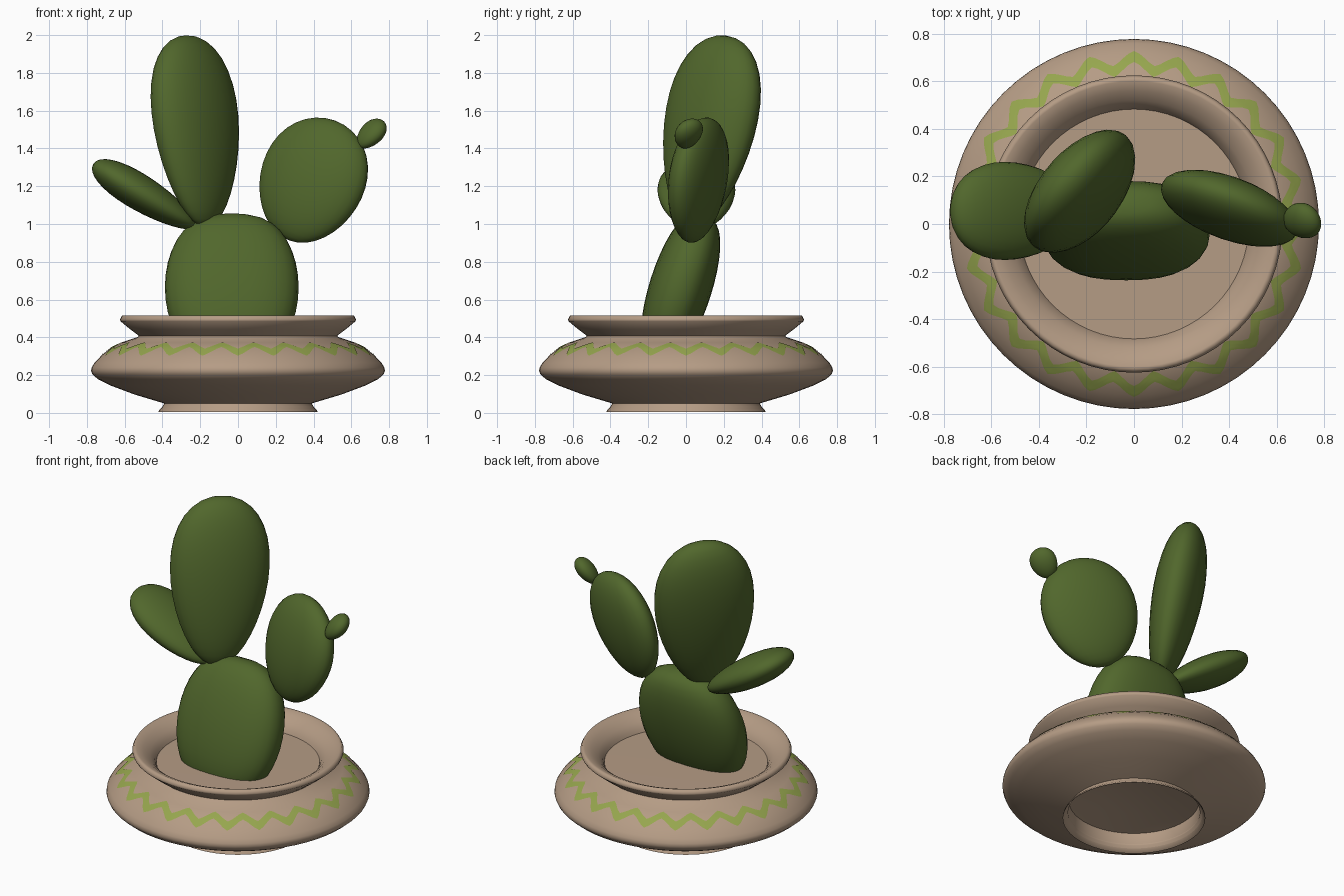
import bpy, bmesh, math
from mathutils import Vector

if "Cube" in bpy.data.objects:
    bpy.data.objects.remove(bpy.data.objects["Cube"])


def material(name, rgb):
    lin = [((c / 255 + 0.055) / 1.055) ** 2.4 for c in rgb]
    m = bpy.data.materials.new(name)
    m.diffuse_color = (*lin, 1)
    m.use_nodes = True
    m.node_tree.nodes["Principled BSDF"].inputs["Base Color"].default_value = m.diffuse_color
    return m


CLAY = material("clay", (181, 156, 133))
GREEN = material("cactus_green", (81, 103, 44))
LIME = material("lime_paint", (150, 166, 78))


def make_object(name, bm, mat, angle=40, recalc=True):
    if recalc:
        bmesh.ops.recalc_face_normals(bm, faces=bm.faces)
    me = bpy.data.meshes.new(name)
    bm.to_mesh(me)
    bm.free()
    ob = bpy.data.objects.new(name, me)
    bpy.context.collection.objects.link(ob)
    me.materials.append(mat)
    bpy.ops.object.select_all(action='DESELECT')
    ob.select_set(True)
    bpy.context.view_layer.objects.active = ob
    bpy.ops.object.shade_smooth_by_angle(angle=math.radians(angle))
    return ob


def lathe(name, profile, mat, n=64, angle=62):
    """Revolve (radius, z) points; radius 0 becomes a pole."""
    bm = bmesh.new()
    rings = []
    for r, z in profile:
        if r == 0:
            rings.append([bm.verts.new((0, 0, z))] * n)
        else:
            rings.append([bm.verts.new((r * math.cos(2 * math.pi * i / n),
                                        r * math.sin(2 * math.pi * i / n), z)) for i in range(n)])
    for a, b in zip(rings, rings[1:]):
        for i in range(n):
            j = (i + 1) % n
            bm.faces.new(list(dict.fromkeys([a[i], a[j], b[j], b[i]])))
    return make_object(name, bm, mat, angle)


def signed_pow(v, p):
    return math.copysign(abs(v) ** p, v)


def pad(name, center, axis, width_dir, L, W, T, egg=0.2, power=1.0, square=1.0, n=28, m=18):
    """Flattened egg: L along axis, W along width_dir, T in thickness."""
    c, a = Vector(center), Vector(axis).normalized()
    w = Vector(width_dir)
    w = (w - a * w.dot(a)).normalized()
    t = a.cross(w)
    bm = bmesh.new()
    rings = []
    for k in range(m + 1):
        u = -math.cos(math.pi * k / m)
        if k in (0, m):
            rings.append([bm.verts.new(c + a * L * u)] * n)
            continue
        r = math.sin(math.pi * k / m) ** power * (1 + egg * u)
        ring = []
        for i in range(n):
            ang = 2 * math.pi * i / n
            ring.append(bm.verts.new(c + a * L * u
                                     + w * W * r * signed_pow(math.cos(ang), square)
                                     + t * T * r * signed_pow(math.sin(ang), square)))
        rings.append(ring)
    for p, q in zip(rings, rings[1:]):
        for i in range(n):
            j = (i + 1) % n
            bm.faces.new(list(dict.fromkeys([p[i], p[j], q[j], q[i]])))
    return make_object(name, bm, GREEN, 80)


# Pot: hollow foot, wide belly, pinched neck, flared rim
shoulder = [(0.775, 0.24), (0.76, 0.265), (0.72, 0.307), (0.67, 0.346), (0.62, 0.372)]
pot_profile = ([(0, 0.16), (0.2, 0.15), (0.385, 0.12), (0.39, 0.05), (0.418, 0.004), (0.422, 0.004),
                (0.418, 0.015), (0.39, 0.04), (0.39, 0.05), (0.55, 0.098), (0.68, 0.147),
                (0.74, 0.177), (0.77, 0.203), (0.778, 0.222)]
               + shoulder
               + [(0.53, 0.402), (0.525, 0.408), (0.57, 0.442), (0.622, 0.485), (0.625, 0.495),
                  (0.614, 0.515), (0.60, 0.515), (0.56, 0.498), (0.52, 0.468), (0.492, 0.435), (0.48, 0.40)])
lathe("pot", pot_profile, CLAY)

# Soil disc
lathe("soil", [(0.483, 0.39), (0.483, 0.415), (0, 0.417)], CLAY)


# Painted zigzag lying on the shoulder
def shoulder_z(r):
    for (r0, z0), (r1, z1) in zip(shoulder, shoulder[1:]):
        if r1 <= r <= r0:
            return z0 + (z1 - z0) * (r0 - r) / (r0 - r1)
    return shoulder[-1][1]


bm = bmesh.new()
waves, steps, cols = 24, 8, 9
n = waves * steps
rows = []
for i in range(n):
    ang = 2 * math.pi * i / n
    tri = 4 * abs((i / steps) % 1 - 0.5) - 1
    wave = 0.5 * tri + 0.5 * math.cos(2 * math.pi * i / steps)
    row = []
    for k in range(cols):
        r = 0.674 + 0.029 * wave + 0.046 * (k / (cols - 1) - 0.5)
        z = shoulder_z(r) + 0.002
        row.append(bm.verts.new(((r + 0.0015) * math.cos(ang), (r + 0.0015) * math.sin(ang), z)))
    rows.append(row)
for i in range(n):
    p, q = rows[i], rows[(i + 1) % n]
    for k in range(cols - 1):
        bm.faces.new([p[k], p[k + 1], q[k + 1], q[k]])
make_object("zigzag_band", bm, LIME, 60, recalc=False)

# Cactus pads
pad("body_pad", (-0.033, -0.028, 0.665), (0, 0.32, 1), (1, 0, 0), 0.4, 0.354, 0.165,
    egg=0.0, power=0.7, square=0.85)
pad("tall_pad", (-0.22, 0.122, 1.492), (-0.09, 0.18, 1), (0.66, 0.75, 0), 0.515, 0.297, 0.145,
    egg=0.2, power=0.95)
pad("left_pad", (-0.495, 0.055, 1.152), (-0.54, 0.0, 0.33), (0, 1, 0), 0.318, 0.203, 0.094,
    egg=0.18, power=0.95)
pad("right_pad", (0.393, 0.065, 1.23), (0.25, 0.03, 0.66), (0.93, -0.36, 0), 0.34, 0.298, 0.12, egg=0.08)
pad("bud_pad", (0.705, 0.013, 1.477), (0.12, 0.03, 0.13), (0.4, -0.85, -0.3), 0.095, 0.08, 0.052, egg=0.12)
